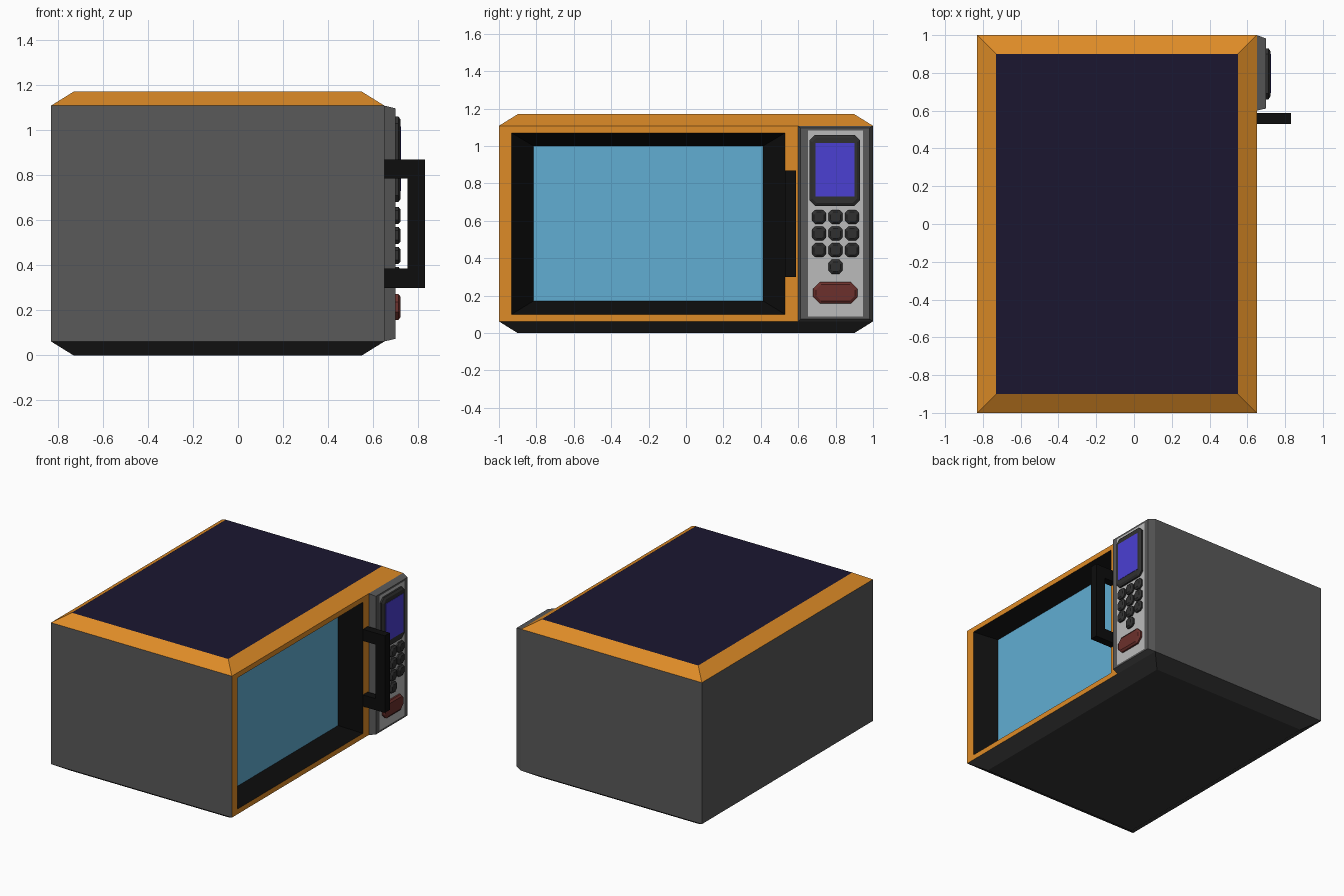
import bpy, bmesh

if "Cube" in bpy.data.objects:
    bpy.data.objects.remove(bpy.data.objects["Cube"])

COLORS = {
    "casing_grey": (0.10, 0.10, 0.10, 1), "base_dark": (0.035, 0.035, 0.035, 1),
    "orange": (0.73, 0.26, 0.02, 1), "navy": (0.011, 0.008, 0.03, 1),
    "black": (0.004, 0.004, 0.004, 1), "glass_blue": (0.12, 0.42, 0.65, 1),
    "panel_light": (0.5, 0.5, 0.5, 1), "key_dark": (0.03, 0.03, 0.03, 1),
    "screen_violet": (0.07, 0.05, 0.65, 1), "red": (0.15, 0.03, 0.025, 1),
}
MATS = {}
for mat_name, col in COLORS.items():
    MATS[mat_name] = bpy.data.materials.new(mat_name)
    MATS[mat_name].diffuse_color = col


def loft(name, rings, bands, start=None, end=None, skip=()):
    """Join rings of points; one material per band, optional caps."""
    mesh = bpy.data.meshes.new(name)
    slots = list(dict.fromkeys(m for m in [*bands, start, end] if m))
    for m in slots:
        mesh.materials.append(MATS[m])
    bm = bmesh.new()
    vs = [[bm.verts.new(p) for p in r] for r in rings]
    n = len(rings[0])

    def face(verts, m):
        bm.faces.new(verts).material_index = slots.index(m)

    for k, m in enumerate(bands):
        a, b = vs[k], vs[k + 1]
        for i in range(n):
            if (k, i) not in skip:
                j = (i + 1) % n
                face((a[i], a[j], b[j], b[i]), m)
    if start:
        face(vs[0][::-1], start)
    if end:
        face(vs[-1], end)
    bm.to_mesh(mesh)
    bm.free()
    ob = bpy.data.objects.new(name, mesh)
    bpy.context.collection.objects.link(ob)
    return ob


def flat(z, inset):
    """Horizontal outline of the casing."""
    x0, x1, y = -0.83 + inset, 0.65 - inset, 1 - inset
    return [(x0, -y, z), (x1, -y, z), (x1, y, z), (x0, y, z)]


def upright(x, y0, y1, z0, z1, c=0.0):
    """Outline facing +x, with optional cut corners."""
    if not c:
        return [(x, y0, z0), (x, y1, z0), (x, y1, z1), (x, y0, z1)]
    return [(x, y0 + c, z0), (x, y1 - c, z0), (x, y1, z0 + c), (x, y1, z1 - c),
            (x, y1 - c, z1), (x, y0 + c, z1), (x, y0, z1 - c), (x, y0, z0 + c)]


def key(name, y0, y1, z0, z1, c, inset, mat):
    """Raised key with chamfered outline and bevelled top."""
    i = inset
    return loft(name, [upright(0.695, y0, y1, z0, z1, c),
                       upright(0.712, y0, y1, z0, z1, c),
                       upright(0.722, y0 + i, y1 - i, z0 + i, z1 - i, c * 0.8)],
                [mat, mat], mat, mat)


# Casing: bevelled base, grey walls, orange rim, navy top; open at the door side
loft("casing", [flat(0, 0.1), flat(0.062, 0), flat(1.108, 0), flat(1.17, 0.1)],
     ["base_dark", "casing_grey", "orange"], "base_dark", "navy", skip={(1, 1)})

# Door: frame, sloped surround and window
opening = upright(0.65, -0.932, 0.53, 0.1, 1.07)
loft("door_frame", [upright(0.65, -1, 0.6, 0.062, 1.108), opening], ["orange"])
loft("window_recess", [opening, upright(0.53, -0.815, 0.412, 0.172, 1.0)],
     ["black"], end="glass_blue")

# Door handle: U profile extruded across
U = [(.30, .64), (.385, .64), (.385, .752), (.785, .752),
     (.785, .64), (.87, .64), (.87, .83), (.30, .83)]
loft("door_handle", [[(x, y, z) for z, x in U] for y in (0.53, 0.588)],
     ["black"], "black", "black")

# Control panel with light face plate
loft("control_panel", [upright(0.65, 0.6, 1, 0.062, 1.108),
                       upright(0.70, 0.612, 0.982, 0.074, 1.096),
                       upright(0.70, 0.652, 0.946, 0.088, 1.082)],
     ["casing_grey", "casing_grey"], "casing_grey", "panel_light")

# Display
key("display_frame", 0.66, 0.93, 0.68, 1.06, 0.03, 0.015, "key_dark")
loft("display_screen", [upright(0.715, 0.693, 0.9, 0.73, 1.015),
                        upright(0.724, 0.693, 0.9, 0.73, 1.015)],
     ["screen_violet"], "screen_violet", "screen_violet")

# Keypad: three rows of three plus one below
spots = [(c, r) for r in range(3) for c in range(3)] + [(1, 3)]
for c, r in spots:
    y, z, h = 0.711 + 0.0885 * c, 0.621 - 0.0887 * r, 0.038
    key(f"keypad_button_{r}_{c}", y - h, y + h, z - h, z + h, 0.017, 0.012, "key_dark")

# Start button
key("start_button", 0.68, 0.918, 0.157, 0.273, 0.036, 0.014, "red")

for m in bpy.data.materials:
    if m.users and not m.is_grease_pencil:
        m.use_nodes = True
        m.node_tree.nodes["Principled BSDF"].inputs["Base Color"].default_value = m.diffuse_color
